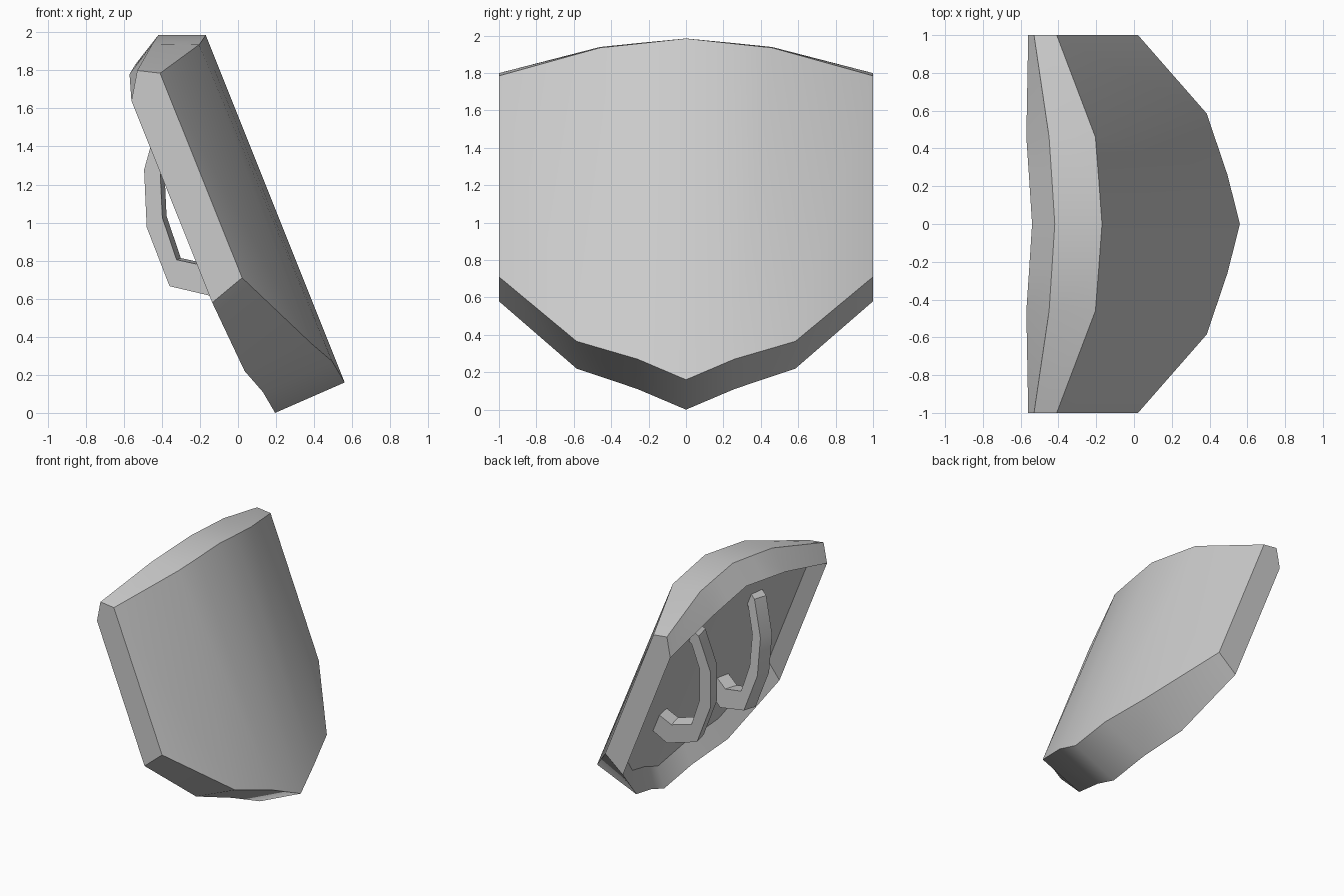
import bpy, bmesh, math
from mathutils import Matrix

if "Cube" in bpy.data.objects:
    bpy.data.objects.remove(bpy.data.objects["Cube"])

# Local frame: X = out of the shield face, Y = width, Z = up the shield.
TILT = Matrix.Rotation(-math.asin(0.372), 4, 'Y')


def finish(bm, name, clip):
    bmesh.ops.recalc_face_normals(bm, faces=bm.faces)
    mesh = bpy.data.meshes.new(name)
    bm.to_mesh(mesh)
    bm.free()
    ob = bpy.data.objects.new(name, mesh)
    bpy.context.collection.objects.link(ob)
    ob.matrix_world = TILT
    mod = ob.modifiers.new("mirror", 'MIRROR')
    mod.use_axis = (False, True, False)
    mod.use_clip = clip
    bpy.ops.object.select_all(action='DESELECT')
    bpy.context.view_layer.objects.active = ob
    ob.select_set(True)
    bpy.ops.object.shade_smooth_by_angle(angle=math.radians(30))
    return ob


# Shield body: half of it as cross-sections from the middle out to the side.
# Each: y top, y bottom, then (depth, height) of
# front bottom, front top, top ridge, back top, back bottom
sections = [
    (0.00, 0.00, (.580, -.060), (.581, 1.905), (.349, 1.998), (.180, 1.900), (.181, -.0725)),
    (0.23, 0.26, (.560, .067), (.556, 1.888), (.327, 1.983), (.157, 1.882), (.162, .054)),
    (0.46, 0.585, (.493, .196), (.530, 1.872), (.304, 1.967), (.133, 1.864), (.114, .191)),
    (1.00, 1.00, (.284, .651), (.284, 1.809), (.178, 1.867), (.090, 1.730), (.090, .588)),
]
bm = bmesh.new()
rings = []
for yt, yb, fb, ft, rt, bt, bb in sections:
    pts = [(fb[0], yb, fb[1]), (ft[0], yt, ft[1]), (rt[0], yt, rt[1]), (bt[0], yt, bt[1]),
           (bt[0] + .115, yt * .94, bt[1] - .10),    # recessed inner panel, top
           (bb[0] + .115, yb * .94, bb[1] + .13),    # recessed inner panel, bottom
           (bb[0], yb, bb[1])]
    rings.append([bm.verts.new(p) for p in pts])
for a, b in zip(rings, rings[1:]):
    for i in range(7):
        j = (i + 1) % 7
        bm.faces.new((a[i], a[j], b[j], b[i]))
end = rings[-1]
bm.faces.new([end[i] for i in (0, 1, 2, 3, 6)])    # outer side
bm.faces.new([end[i] for i in (3, 4, 5, 6)])       # inner side wall
finish(bm, "shield_body", True)

# Handles: hooked strap profile given a width, turned to follow the curve
outer = [(.31, 1.63), (.21, 1.60), (.03, 1.37), (-.072, 1.084), (-.076, .752), (.13, .61), (.32, .66)]
inner = [(.31, 1.53), (.24, 1.51), (.11, 1.34), (.025, 1.10), (.012, .867), (.15, .775), (.32, .81)]
WIDTH = 0.12
bm = bmesh.new()
loops = [[[bm.verts.new((n, y, v)) for n, v in path] for path in (outer, inner)]
         for y in (-WIDTH / 2, WIDTH / 2)]
(o1, i1), (o2, i2) = loops
for k in range(len(outer) - 1):
    for p, q in ((o1, i1), (i1, i2), (i2, o2), (o2, o1)):
        bm.faces.new((p[k], p[k + 1], q[k + 1], q[k]))
for k in (0, -1):
    bm.faces.new((o1[k], i1[k], i2[k], o2[k]))
bm.transform(Matrix.Translation((0, .33, 0)) @ Matrix.Rotation(.2, 4, 'Z'))
finish(bm, "handles", False)
